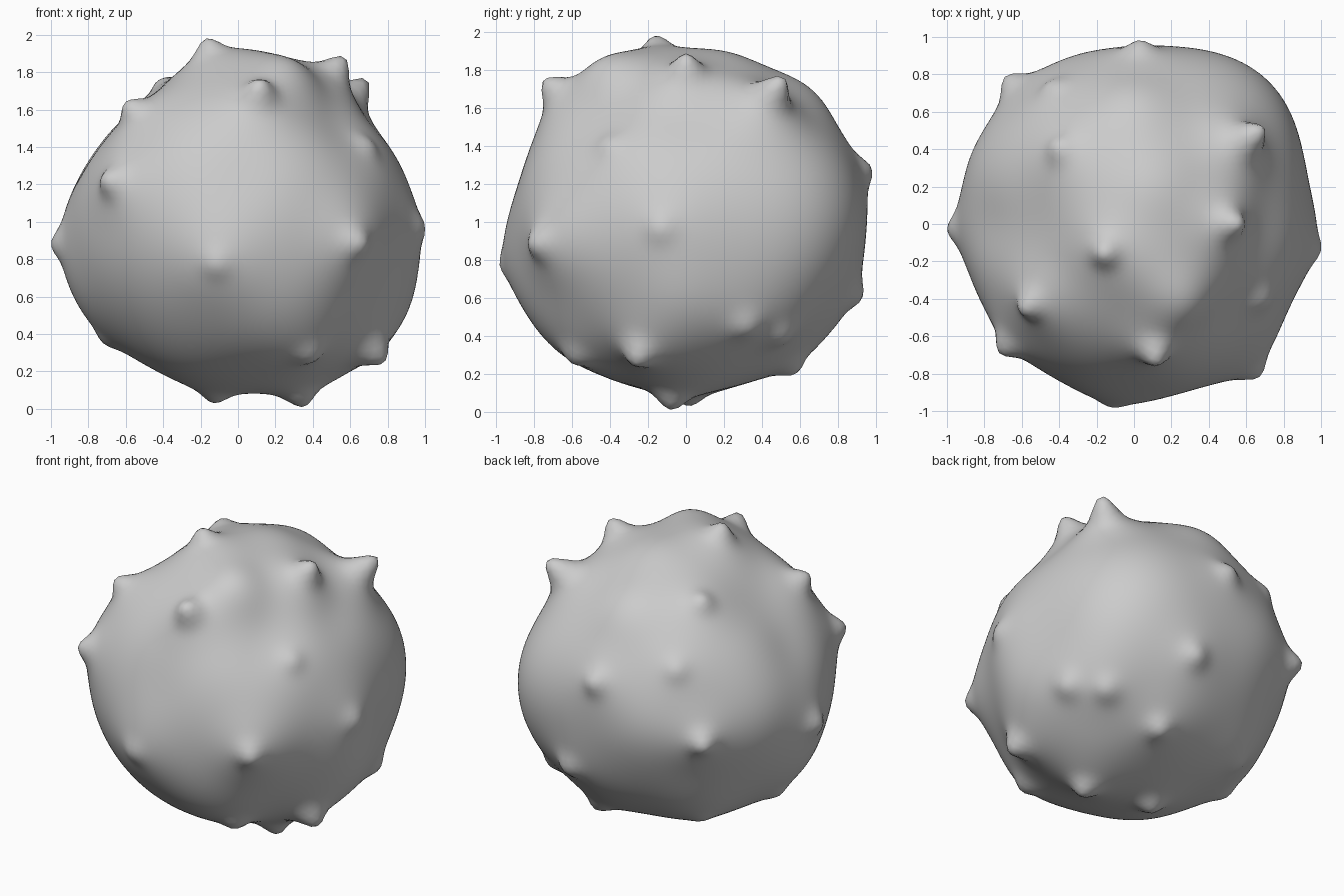
import bpy, bmesh, math
from mathutils import Vector

CENTRE = Vector((0.0, 0.0, 1.0))
RADII = Vector((0.915, 0.925, 0.895))

# Tip position of every small knob on the ball
KNOBS = [
    # upper part
    (-.17, -.16, 1.98), (.57, 0, 1.88), (.69, .51, 1.76), (-.42, .42, 1.76),
    (-.60, -.46, 1.64), (.12, -.75, 1.75), (.71, -.42, 1.42), (-.45, .75, 1.41),
    # around the middle
    (-1.0, -.03, .88), (1.0, -.14, .97), (-.72, -.69, 1.23), (-.69, .79, .95),
    (.03, .98, 1.28), (.26, .93, .6), (.67, -.82, .88), (-.12, -.98, .77),
    # lower part
    (.66, .52, .38), (.83, .33, .43), (.78, -.27, .25), (.4, -.60, .26),
    (.35, -.08, .01), (-.13, .02, .03), (.27, .58, .2), (-.45, .48, .28),
    (-.72, .03, .35),
]

# Broad gentle swellings and hollows: direction, height, angular width
SWELLINGS = [
    # upper part
    ((.1, -.3, .93), .04, .26), ((.12, .22, .9), .03, .25),
    ((.3, -.46, .86), .08, .2), ((0, .65, .68), .05, .25),
    ((-.55, -.03, .62), -.09, .42), ((-.8, 0, .35), -.03, .25),
    ((.6, -.48, .55), -.05, .28), ((.75, 0, .6), -.03, .25),
    # around the middle
    ((.65, .75, .05), .12, .5), ((-.35, .85, 0), .03, .3),
    ((-.85, .4, 0), .03, .3), ((-.1, -.95, -.25), .04, .3),
    ((0, -.9, .25), -.02, .25), ((.68, -.7, -.1), .05, .3),
    ((.97, -.1, -.05), .03, .3), ((-.85, 0, -.4), .05, .3),
    # lower part
    ((.3, -.75, -.6), .07, .4), ((.78, 0, -.62), .08, .42),
    ((.9, -.05, -.42), .04, .3), ((.7, .55, -.4), .05, .35),
    ((.45, .2, -.85), .03, .3), ((.45, -.1, -.85), .02, .3),
    ((.2, .75, -.62), .04, .35), ((-.35, -.35, -.85), .02, .35),
    ((-.45, .5, -.65), .04, .3),
]


def base_radius(d):
    r = 1 / math.sqrt(sum((d[i] / RADII[i]) ** 2 for i in range(3)))
    for axis, height, width in SWELLINGS:
        r += height * math.exp(-(d.angle(Vector(axis)) / width) ** 2)
    return r


knobs = []
for tip in KNOBS:
    offset = Vector(tip) - CENTRE
    direction = offset.normalized()
    knobs.append((direction, max(.02, offset.length - base_radius(direction))))


def surface_radius(d):
    r = base_radius(d)
    for axis, height in knobs:
        a = d.angle(axis)
        if a < .8:
            # narrow rounded tip on a wider skirt
            r += height * (.62 * math.exp(-(a / .08) ** 2)
                           + .38 * math.exp(-(a / .2) ** 2))
    return r


# Knobbly ball
bm = bmesh.new()
bmesh.ops.create_icosphere(bm, subdivisions=6, radius=1)
for v in bm.verts:
    d = v.co.normalized()
    v.co = CENTRE + d * surface_radius(d)
for f in bm.faces:
    f.smooth = True
mesh = bpy.data.meshes.new("knobbly_ball")
bm.to_mesh(mesh)
bm.free()
ball = bpy.data.objects.new("knobbly_ball", mesh)
bpy.context.collection.objects.link(ball)

grey = bpy.data.materials.new("light_grey")
grey.diffuse_color = (.6, .6, .6, 1)
mesh.materials.append(grey)
